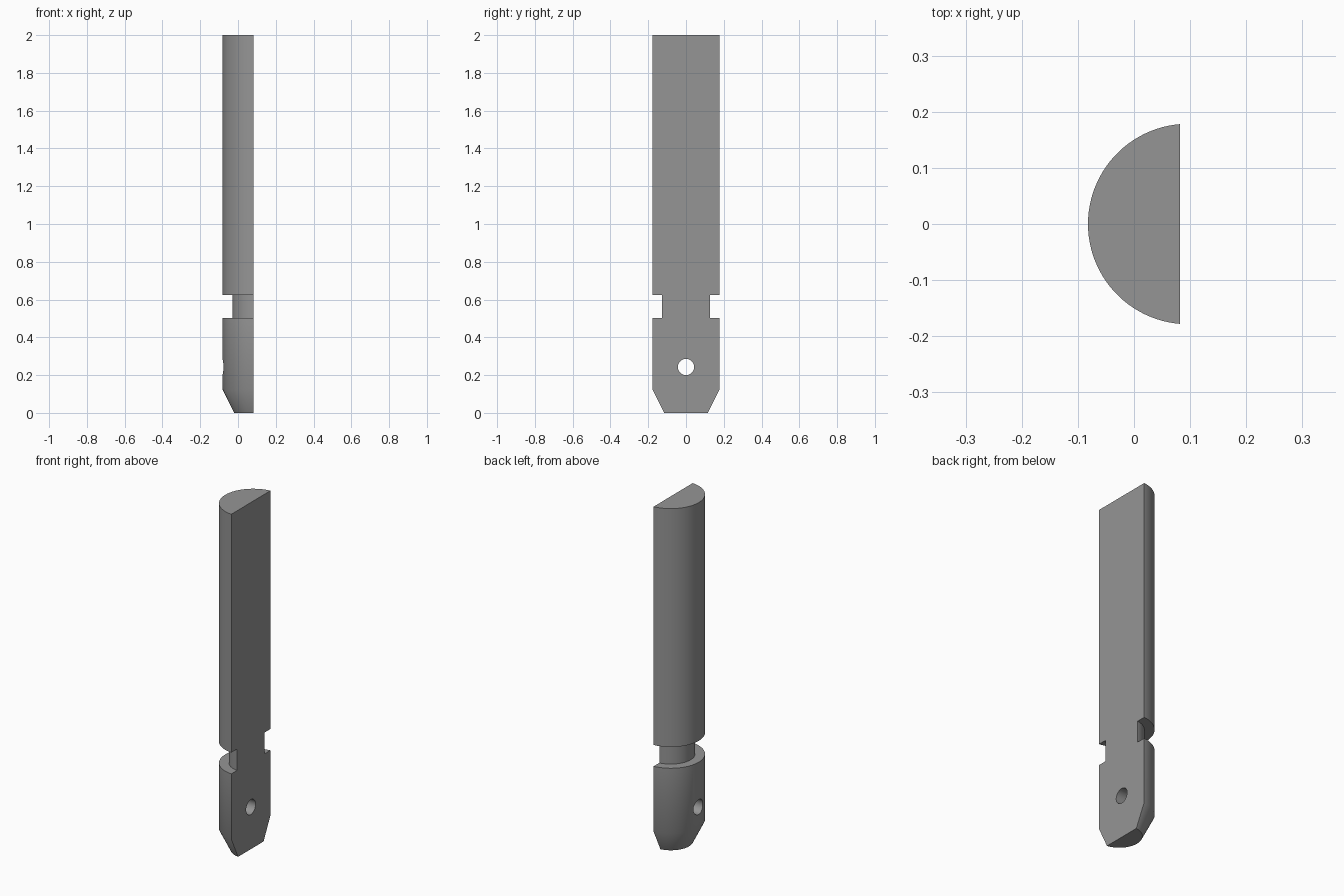
import bpy, bmesh, math

if "Cube" in bpy.data.objects:
    bpy.data.objects.remove(bpy.data.objects["Cube"])

FLAT_X = 0.082            # plane of the flat side
AXIS_X = 0.0966           # axis of the round side
STEPS = 48                # segments around the arc
# (radius, height) from the tip upwards
PROFILE = [(0.117, 0.0), (0.1786, 0.125), (0.1786, 0.502), (0.127, 0.502),
           (0.127, 0.625), (0.1786, 0.625), (0.1786, 2.0)]

steel = bpy.data.materials.new("steel grey")
steel.diffuse_color = (0.3, 0.3, 0.3, 1)
steel.use_nodes = True
steel.node_tree.nodes["Principled BSDF"].inputs["Base Color"].default_value = steel.diffuse_color


def arc_ring(bm, r, z):
    """Arc of a circle cut off by the flat side."""
    a0 = math.acos((FLAT_X - AXIS_X) / r)
    span = 2 * (math.pi - a0)
    ring = []
    for i in range(STEPS + 1):
        a = a0 + span * i / STEPS
        ring.append(bm.verts.new((AXIS_X + r * math.cos(a), r * math.sin(a), z)))
    return ring


# Half-round pin: tapered tip, neck groove and long shank
bm = bmesh.new()
rings = [arc_ring(bm, r, z) for r, z in PROFILE]
for low, high in zip(rings, rings[1:]):
    for i in range(STEPS):
        bm.faces.new((low[i], low[i + 1], high[i + 1], high[i]))
bm.faces.new(rings[0])
bm.faces.new(rings[-1])
# One flat face closes the cut side
bm.faces.new([r[0] for r in rings] + [r[-1] for r in reversed(rings)])
bmesh.ops.recalc_face_normals(bm, faces=bm.faces)
mesh = bpy.data.meshes.new("half_round_pin")
bm.to_mesh(mesh)
bm.free()
mesh.materials.append(steel)
pin = bpy.data.objects.new("half_round_pin", mesh)
bpy.context.collection.objects.link(pin)

# Cross hole through the lower end
bpy.ops.mesh.primitive_cylinder_add(vertices=48, radius=0.043, depth=1,
                                    location=(0, 0, 0.243),
                                    rotation=(0, math.pi / 2, 0))
cutter = bpy.context.object
cutter.name = "hole_cutter"
cutter.hide_render = True
cutter.data.materials.append(steel)
cut = pin.modifiers.new("cross hole", 'BOOLEAN')
cut.operation = 'DIFFERENCE'
cut.solver = 'EXACT'
cut.object = cutter

bpy.ops.object.select_all(action='DESELECT')
pin.select_set(True)
bpy.context.view_layer.objects.active = pin
bpy.ops.object.modifier_apply(modifier=cut.name)
bpy.data.objects.remove(cutter)
bpy.ops.object.shade_smooth_by_angle(angle=math.radians(30))
